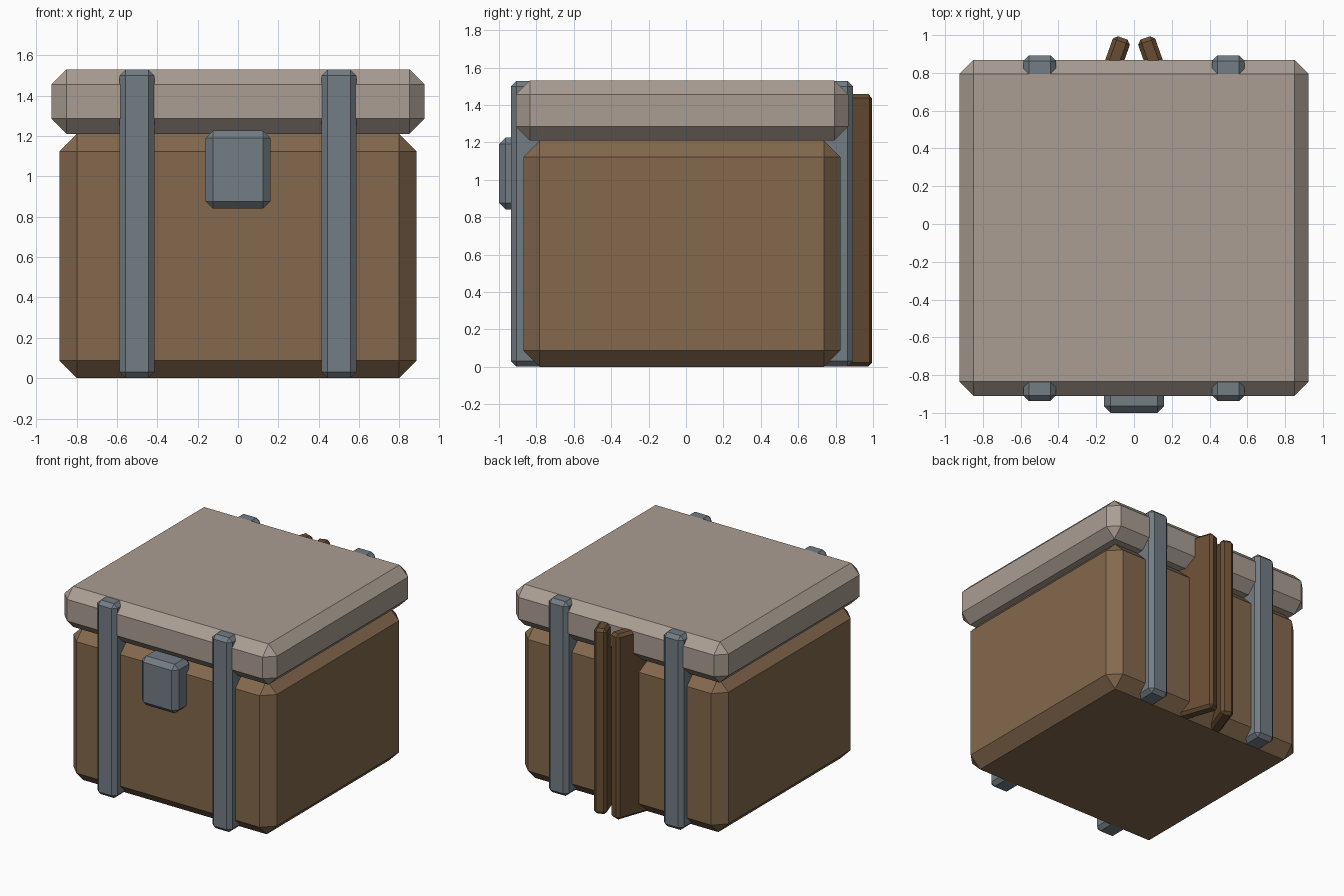
import bpy, bmesh, math
from mathutils import Matrix, Vector

if "Cube" in bpy.data.objects:
    bpy.data.objects.remove(bpy.data.objects["Cube"])


def material(name, rgb):
    m = bpy.data.materials.new(name)
    m.diffuse_color = (*rgb, 1)
    m.use_nodes = True
    m.node_tree.nodes["Principled BSDF"].inputs["Base Color"].default_value = m.diffuse_color
    return m


WOOD = material("wood", (0.23, 0.14, 0.075))
DARK_WOOD = material("dark_wood", (0.14, 0.075, 0.033))
LID = material("pale_wood", (0.40, 0.34, 0.29))
METAL = material("metal", (0.17, 0.205, 0.23))


def chamfered_box(name, lo, hi, chamfer, mat, angle=0.0):
    """Box between two corners with a single flat chamfer, spun about z."""
    lo, hi = Vector(lo), Vector(hi)
    bm = bmesh.new()
    bmesh.ops.create_cube(bm, size=1, matrix=Matrix.Diagonal((*(hi - lo), 1)))
    bmesh.ops.bevel(bm, geom=bm.edges[:], offset=chamfer, segments=1,
                    affect='EDGES', profile=0.5)
    mesh = bpy.data.meshes.new(name)
    bm.to_mesh(mesh)
    bm.free()
    mesh.materials.append(mat)
    obj = bpy.data.objects.new(name, mesh)
    obj.location = (lo + hi) / 2
    obj.rotation_euler.z = angle
    bpy.context.collection.objects.link(obj)
    return obj


# Chest body and lid
chamfered_box("chest_body", (-0.885, -0.87, 0), (0.885, 0.825, 1.21), 0.088, WOOD)
chamfered_box("chest_lid", (-0.925, -0.91, 1.21), (0.925, 0.868, 1.53), 0.075, LID)

# Front latch
chamfered_box("latch", (-0.16, -1.0, 0.84), (0.16, -0.80, 1.226), 0.036, METAL)

# Straps right through the chest, and slanted planks showing at the back
plank_angle = math.radians(19.5)
for side, label in ((-1, "left"), (1, "right")):
    x = side * 0.5
    chamfered_box("strap_" + label, (x - 0.086, -0.936, 0.001),
                  (x + 0.086, 0.893, 1.528), 0.029, METAL)
    length = 1.86
    tip = Vector((side * 0.060, 0.985))
    cx = tip.x + side * math.sin(plank_angle) * length / 2
    cy = tip.y - math.cos(plank_angle) * length / 2
    chamfered_box("back_plank_" + label, (cx - 0.048, cy - length / 2, 0.001),
                  (cx + 0.048, cy + length / 2, 1.458), 0.021, DARK_WOOD,
                  side * plank_angle)
